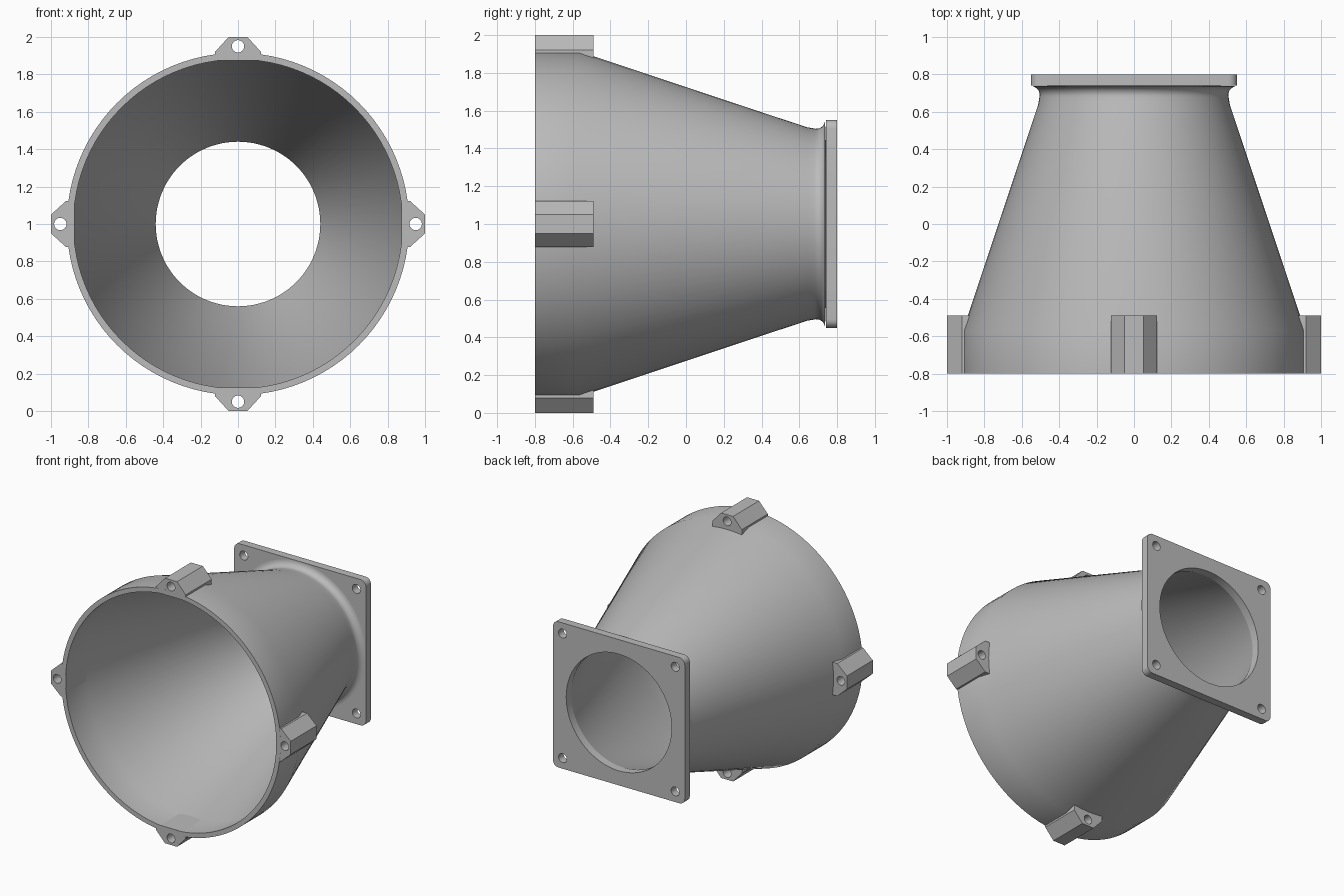
import bpy, bmesh
from math import sin, cos, pi, radians
from mathutils import Matrix, Vector

cube = bpy.data.objects.get("Cube")
if cube:
    bpy.data.objects.remove(cube)

grey = bpy.data.materials.new("light grey")
grey.use_nodes = True
colour = (0.5, 0.5, 0.5, 1)
grey.diffuse_color = colour
grey.node_tree.nodes["Principled BSDF"].inputs["Base Color"].default_value = colour

CENTRE = Vector((0, 0, 1))


def arc(cx, cy, r, start, end, n):
    return [(cx + r * cos(start + (end - start) * i / n),
             cy + r * sin(start + (end - start) * i / n)) for i in range(n + 1)]


def circle(cx, cy, r, n):
    return arc(cx, cy, r, 0, 2 * pi, n)[:-1]


def finish(name, mesh):
    obj = bpy.data.objects.new(name, mesh)
    bpy.context.collection.objects.link(obj)
    mesh.materials.clear()
    mesh.materials.append(grey)
    bpy.ops.object.select_all(action='DESELECT')
    obj.select_set(True)
    bpy.context.view_layer.objects.active = obj
    bpy.ops.object.shade_smooth_by_angle(angle=radians(30))
    return obj


def plate(name, loops, y0, y1, turn=0):
    """Extrude an outline with holes, drawn in the x-z plane, from y0 to y1."""
    curve = bpy.data.curves.new(name, 'CURVE')
    curve.dimensions = '2D'
    curve.fill_mode = 'BOTH'
    curve.extrude = (y1 - y0) / 2
    for loop in loops:
        spline = curve.splines.new('POLY')
        spline.points.add(len(loop) - 1)
        for point, (x, z) in zip(spline.points, loop):
            point.co = (x, z, 0, 1)
        spline.use_cyclic_u = True
    helper = bpy.data.objects.new(name + " outline", curve)
    bpy.context.collection.objects.link(helper)
    bpy.context.view_layer.update()
    graph = bpy.context.evaluated_depsgraph_get()
    mesh = bpy.data.meshes.new_from_object(helper.evaluated_get(graph))
    bpy.data.objects.remove(helper)
    bm = bmesh.new()
    bm.from_mesh(mesh)
    bmesh.ops.remove_doubles(bm, verts=bm.verts, dist=0.0001)
    bmesh.ops.recalc_face_normals(bm, faces=bm.faces)
    bm.transform(Matrix.Translation(CENTRE + Vector((0, (y0 + y1) / 2, 0)))
                 @ Matrix.Rotation(turn, 4, 'Y') @ Matrix.Rotation(pi / 2, 4, 'X'))
    bm.to_mesh(mesh)
    bm.free()
    return finish(name, mesh)


# Conical shell: (radius, y) section spun about the y axis
section = [(0.88, -0.8), (0.915, -0.8), (0.915, -0.57), (0.512, 0.64)]
section += arc(0.55, 0.69, 0.046, pi + 0.32, pi / 2, 8)
section += [(0.44, 0.74), (0.88, -0.57)]
bm = bmesh.new()
verts = [bm.verts.new((r, y, 1)) for r, y in section]
edges = [bm.edges.new((verts[i - 1], verts[i])) for i in range(len(verts))]
bmesh.ops.spin(bm, geom=verts + edges, cent=CENTRE, axis=(0, 1, 0),
               angle=2 * pi, steps=96, use_merge=True)
bmesh.ops.remove_doubles(bm, verts=bm.verts, dist=0.0001)
bmesh.ops.recalc_face_normals(bm, faces=bm.faces)
shell_mesh = bpy.data.meshes.new("conical_shell")
bm.to_mesh(shell_mesh)
bm.free()
finish("conical_shell", shell_mesh)

# Square rear flange with rounded corners, centre opening and bolt holes
half, corner, bolt = 0.55, 0.045, 0.47
outline, holes = [], [circle(0, 0, 0.44, 96)]
for i, (sx, sz) in enumerate([(1, 1), (-1, 1), (-1, -1), (1, -1)]):
    outline += arc(sx * (half - corner), sz * (half - corner), corner,
                   i * pi / 2, (i + 1) * pi / 2, 6)
    holes.append(circle(sx * bolt, sz * bolt, 0.034, 24))
plate("rear_flange", [outline] + holes, 0.74, 0.8)

# Four drilled lugs around the front rim
lug = [(-0.123, 0.875), (0.123, 0.875), (0.123, 0.92),
       (0.05, 1), (-0.05, 1), (-0.123, 0.92)]
for i, side in enumerate(["top", "left", "bottom", "right"]):
    plate(side + "_lug", [lug, circle(0, 0.95, 0.033, 24)], -0.7995, -0.49, i * pi / 2)
